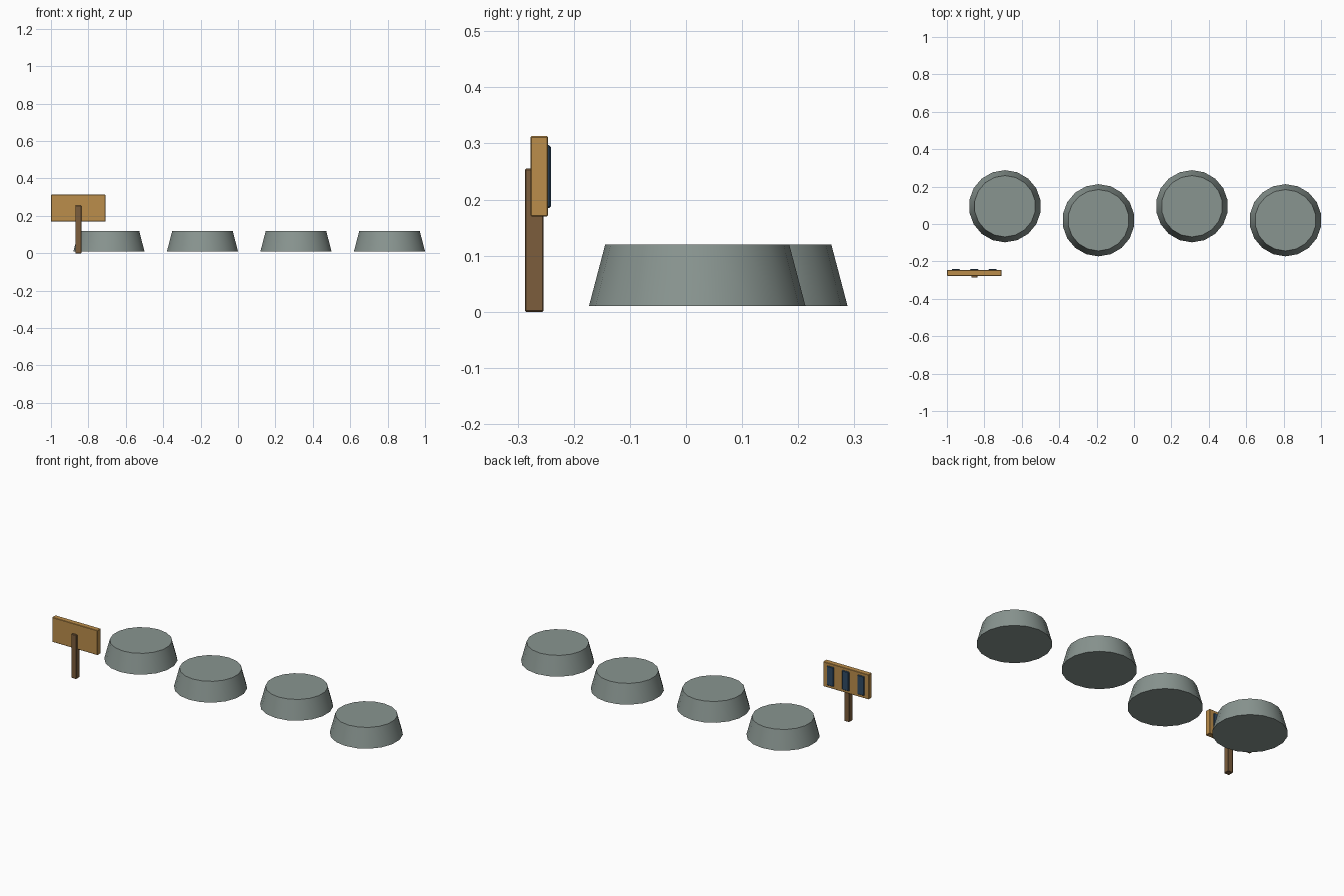
import bpy
import bmesh
import math
from mathutils import Vector

old = bpy.data.objects.get("Cube")
if old:
    bpy.data.objects.remove(old, do_unlink=True)


def material(name, color):
    m = bpy.data.materials.new(name)
    m.use_nodes = True
    m.diffuse_color = (*color, 1)
    m.node_tree.nodes["Principled BSDF"].inputs["Base Color"].default_value = (*color, 1)
    return m


STONE = material("grey stone", (0.25, 0.30, 0.28))
BOARD = material("light wood", (0.50, 0.27, 0.07))
POST = material("dark wood", (0.20, 0.11, 0.045))
BLUE = material("dark blue", (0.03, 0.07, 0.13))


def finish(name, bm, mat, location, smooth=False):
    mesh = bpy.data.meshes.new(name)
    bm.to_mesh(mesh)
    bm.free()
    mesh.materials.append(mat)
    obj = bpy.data.objects.new(name, mesh)
    obj.location = location
    bpy.context.collection.objects.link(obj)
    if smooth:
        bpy.ops.object.select_all(action='DESELECT')
        obj.select_set(True)
        bpy.context.view_layer.objects.active = obj
        bpy.ops.object.shade_smooth_by_angle(angle=math.radians(40))
    return obj


def box(name, size, location, mat, bevel):
    bm = bmesh.new()
    bmesh.ops.create_cube(bm, size=1)
    bmesh.ops.scale(bm, vec=Vector(size), verts=bm.verts)
    bmesh.ops.bevel(bm, geom=bm.edges[:], offset=bevel, segments=1, affect='EDGES')
    return finish(name, bm, mat, location)


def stone(name, x, y):
    bm = bmesh.new()
    bmesh.ops.create_cone(bm, cap_ends=True, segments=18, radius1=0.193,
                          radius2=0.164, depth=0.11)
    return finish(name, bm, STONE, (x, y, 0.065), smooth=True)


# Staggered row of tapered stepping stones
for i in range(4):
    stone(f"stepping_stone_{i + 1}", -0.69 + 0.5 * i, 0.02 if i % 2 else 0.095)

# Sign on a post, facing the stones
SIGN_X = -0.854
box("sign_post", (0.032, 0.033, 0.255), (SIGN_X, -0.2705, 0.1275), POST, 0.002)
box("sign_board", (0.292, 0.031, 0.143), (SIGN_X, -0.2615, 0.2415), BOARD, 0.002)

# Three upright painted marks on the back of the board
for i in (-1, 0, 1):
    box(f"sign_mark_{i + 2}", (0.044, 0.008, 0.112),
        (SIGN_X + 0.098 * i, -0.245, 0.241), BLUE, 0.003)
